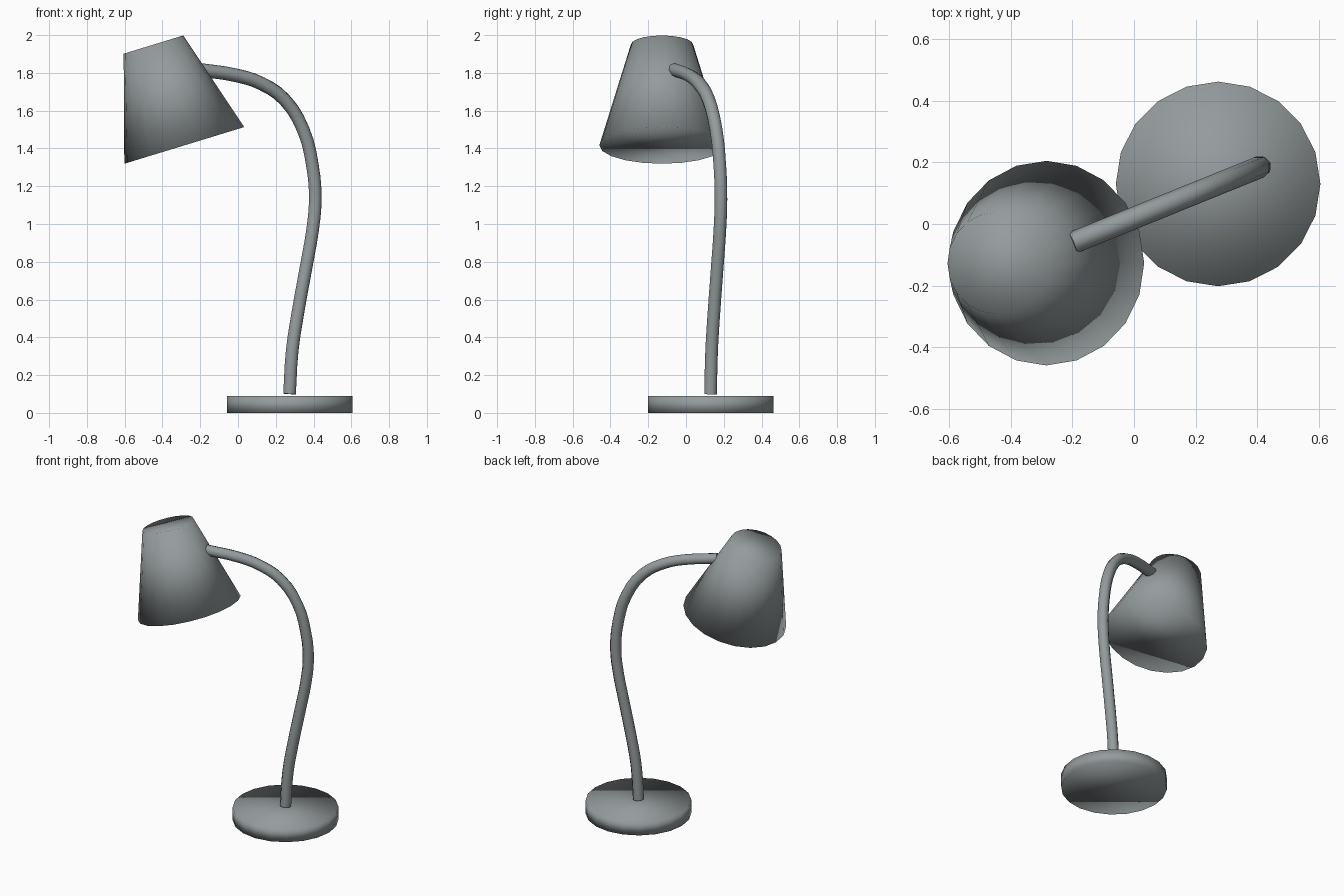
import bpy
from math import radians

if "Cube" in bpy.data.objects:
    bpy.data.objects.remove(bpy.data.objects["Cube"])

# Dark slate grey paint for every part
paint = bpy.data.materials.new("slate_grey")
paint.diffuse_color = (0.30, 0.33, 0.338, 1)
paint.use_nodes = True
paint.node_tree.nodes["Principled BSDF"].inputs["Base Color"].default_value = paint.diffuse_color


def tapered(name, r_bottom, r_top, depth, location, tilt=0.0):
    """Closed 20-sided drum or cone with fully smooth shading."""
    bpy.ops.mesh.primitive_cone_add(vertices=20, radius1=r_bottom, radius2=r_top,
                                    depth=depth, location=location,
                                    rotation=(0, tilt, 0))
    ob = bpy.context.object
    ob.name = name
    ob.data.materials.append(paint)
    bpy.ops.object.shade_smooth()
    return ob


# Round foot and tilted shade
BASE = (0.273, 0.13)
tapered("base", 0.332, 0.332, 0.09, (*BASE, 0.045))
tapered("shade", 0.332, 0.165, 0.558, (-0.366, -0.127, 1.683), radians(-17))

# Gooseneck arm: (x, z) path lying in a slanted vertical plane
path = [(0.273, 0.10), (0.287, 0.33), (0.317, 0.53), (0.362, 0.78),
        (0.395, 0.97), (0.409, 1.13), (0.394, 1.31), (0.345, 1.50),
        (0.245, 1.66), (0.125, 1.743), (0.0, 1.785), (-0.20, 1.816)]
curve = bpy.data.curves.new("arm", 'CURVE')
curve.dimensions = '3D'
curve.bevel_depth = 0.036
curve.bevel_resolution = 2
curve.resolution_u = 3
curve.use_fill_caps = True
curve.materials.append(paint)
spline = curve.splines.new('BEZIER')
spline.bezier_points.add(len(path) - 1)
for point, (x, z) in zip(spline.bezier_points, path):
    point.co = (x, BASE[1] + (x - BASE[0]) * 0.405, z)
    point.handle_left_type = point.handle_right_type = 'AUTO'
arm = bpy.data.objects.new("arm", curve)
bpy.context.collection.objects.link(arm)
